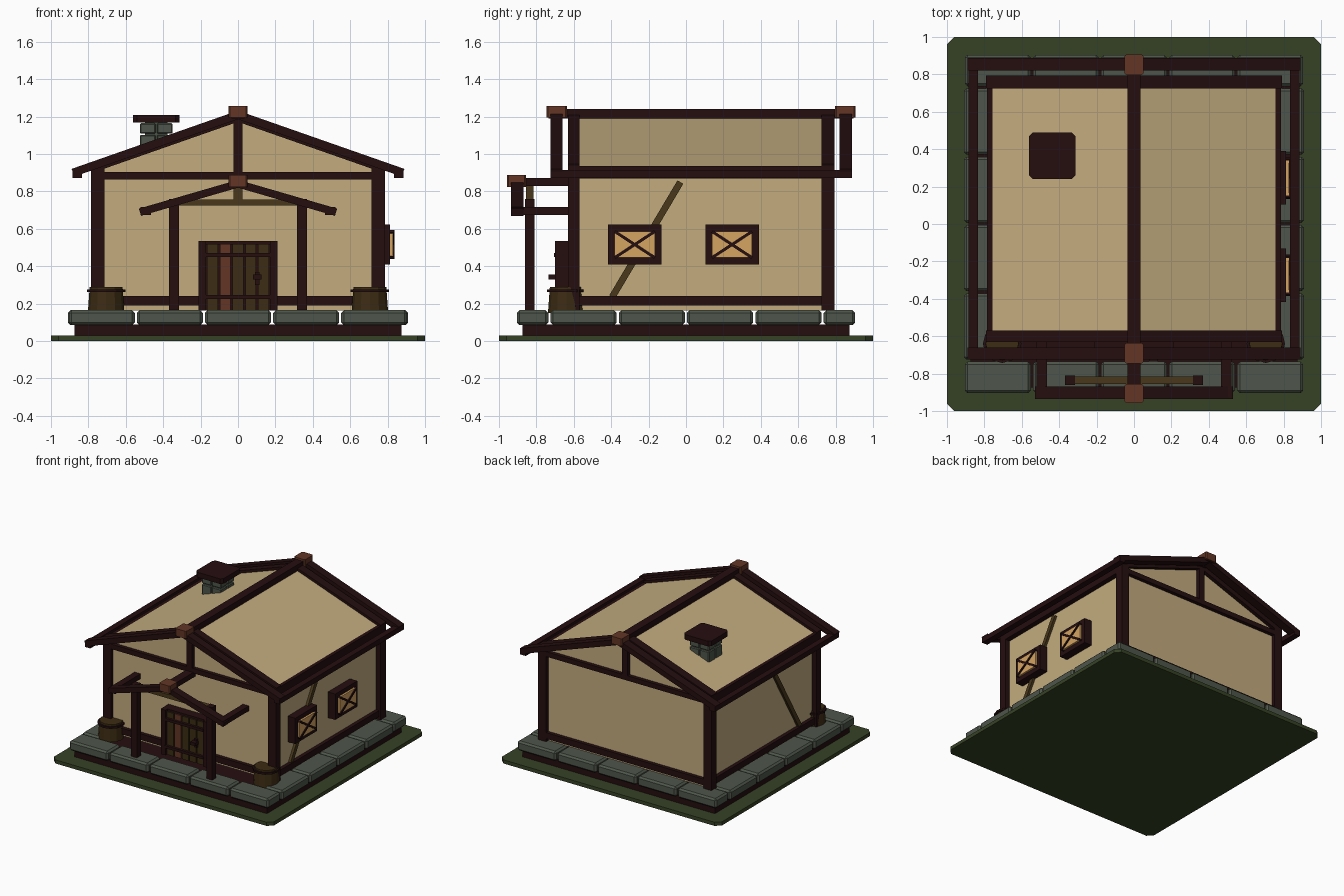
import bpy, bmesh, math
from mathutils import Vector

if "Cube" in bpy.data.objects:
    bpy.data.objects.remove(bpy.data.objects["Cube"])


def mat(name, r, g, b):
    m = bpy.data.materials.new(name)
    m.diffuse_color = (r, g, b, 1)
    m.use_nodes = True
    m.node_tree.nodes["Principled BSDF"].inputs["Base Color"].default_value = m.diffuse_color
    return m


GRASS = mat("grass green", 0.037, 0.054, 0.018)
DARK = mat("dark timber", 0.018, 0.0044, 0.0050)
STONE = mat("grey stone", 0.077, 0.093, 0.069)
PLASTER = mat("tan plaster", 0.546, 0.413, 0.212)
CAP = mat("red brown wood", 0.122, 0.036, 0.018)
GLOW = mat("amber pane", 0.66, 0.37, 0.12)
PLANK = mat("plank brown", 0.045, 0.025, 0.0065)
BRACE = mat("olive brown wood", 0.065, 0.039, 0.011)


def finish(name, bm, m):
    bmesh.ops.recalc_face_normals(bm, faces=bm.faces)
    me = bpy.data.meshes.new(name)
    bm.to_mesh(me)
    bm.free()
    me.materials.append(m)
    ob = bpy.data.objects.new(name, me)
    bpy.context.collection.objects.link(ob)
    return ob


def box(name, x, y, z, m, bevel=0.0, upright=False):
    """Box from (min, max) ranges; upright bevels only the vertical edges."""
    bm = bmesh.new()
    bmesh.ops.create_cube(bm, size=1)
    for v in bm.verts:
        v.co = [r[0] if c < 0 else r[1] for c, r in zip(v.co, (x, y, z))]
    if bevel:
        edges = [e for e in bm.edges if not upright
                 or abs(e.verts[0].co.z - e.verts[1].co.z) > 1e-4]
        bmesh.ops.bevel(bm, geom=edges, offset=bevel, segments=1, affect='EDGES')
    return finish(name, bm, m)


def pair(name, x, y, z, m):
    """Box and its mirror image across x = 0."""
    box(name + "_right", x, y, z, m)
    box(name + "_left", (-x[1], -x[0]), y, z, m)


def prism(name, half, y, m):
    """Extrude a mirrored x-z outline, given from top centre to bottom centre."""
    pts = half + [(-a, b) for a, b in reversed(half) if a > 0]
    bm = bmesh.new()
    f = bm.faces.new([bm.verts.new((a, y[0], b)) for a, b in pts])
    g = bmesh.ops.extrude_face_region(bm, geom=[f])
    for v in g["geom"]:
        if isinstance(v, bmesh.types.BMVert):
            v.co.y = y[1]
    return finish(name, bm, m)


def rafters(name, apex, slope, w, t, y):
    prism(name, [(0, apex), (w, apex - slope * w),
                 (w - t * slope, apex - t - slope * (w - t * slope)), (0, apex - t)], y, DARK)


def side_bar(name, x, a, b, width, m):
    """Flat bar in a y-z plane between points a and b, x = (min, max)."""
    a, b = Vector(a), Vector(b)
    d = (b - a).normalized() * width / 2
    n = Vector((-d.y, d.x))
    bm = bmesh.new()
    f = bm.faces.new([bm.verts.new((x[0], p.x, p.y)) for p in (a + n, b + n, b - n, a - n)])
    g = bmesh.ops.extrude_face_region(bm, geom=[f])
    for v in g["geom"]:
        if isinstance(v, bmesh.types.BMVert):
            v.co.x = x[1]
    return finish(name, bm, m)


def drum(name, x, y, z, r0, r1, m, n=12):
    bm = bmesh.new()
    bmesh.ops.create_cone(bm, cap_ends=True, segments=n, radius1=r0, radius2=r1, depth=z[1] - z[0])
    bmesh.ops.translate(bm, verts=bm.verts, vec=(x, y, (z[0] + z[1]) / 2))
    return finish(name, bm, m)


# Ground and plinth
box("ground_plate", (-1, 1), (-1, 1), (0, 0.03), GRASS, 0.04, True)
box("plinth", (-0.875, 0.875), (-0.875, 0.875), (0.03, 0.09), DARK)

# Ring of foundation stones
G = 0.006
for y0, row in ((-0.91, "front"), (0.73, "back")):
    for i in range(5):
        x0 = -0.91 + i * 0.364
        box(f"{row}_stone_{i}", (x0 + G, x0 + 0.364 - G), (y0 + G, y0 + 0.18 - G),
            (0.085, 0.165), STONE, 0.014)
for x0, row in ((-0.91, "left"), (0.73, "right")):
    for i in range(4):
        y0 = -0.73 + i * 0.365
        box(f"{row}_stone_{i}", (x0, x0 + 0.18), (y0 + G, y0 + 0.365 - G),
            (0.085, 0.165), STONE, 0.014)

# Plaster body with pitched top
prism("plaster_body", [(0, 1.20), (0.76, 0.934), (0.76, 0.90), (0.745, 0.90),
                       (0.745, 0.163), (0, 0.163)], (-0.60, 0.765), PLASTER)

# Timber frame
for nm, y in (("front", (-0.63, -0.57)), ("back", (0.725, 0.795))):
    pair(nm + "_corner_post", (0.715, 0.787), y, (0.163, 0.93), DARK)
    box(nm + "_tie_beam", (-0.72, 0.72), y, (0.865, 0.905), DARK)
    box(nm + "_king_post", (-0.025, 0.025), y, (0.90, 1.18), DARK)
    box(nm + "_sill", (-0.72, 0.72), y, (0.19, 0.24), DARK)
    rafters(nm + "_wall_rafters", 1.222, 0.35, 0.79, 0.05, y)
pair("side_sill", (0.72, 0.775), (-0.6, 0.76), (0.19, 0.24), DARK)
pair("wall_plate", (0.745, 0.787), (-0.63, 0.795), (0.87, 0.935), DARK)

# Outer roof frame
rafters("front_outer_rafters", 1.232, 0.35, 0.89, 0.046, (-0.725, -0.66))
rafters("back_outer_rafters", 1.232, 0.35, 0.89, 0.046, (0.82, 0.888))
pair("eave_beam", (0.835, 0.885), (-0.725, 0.888), (0.873, 0.915), DARK)
box("ridge_beam", (-0.035, 0.035), (-0.735, 0.895), (1.19, 1.24), DARK)
box("front_ridge_cap", (-0.05, 0.05), (-0.745, -0.637), (1.195, 1.256), CAP, 0.008, True)
box("back_ridge_cap", (-0.05, 0.05), (0.797, 0.907), (1.195, 1.256), CAP, 0.008, True)

# Diagonal side braces
for s, nm in ((1, "right"), (-1, "left")):
    side_bar(nm + "_brace", (s * 0.74, s * 0.765), (-0.395, 0.235), (-0.03, 0.85), 0.036, BRACE)

# Right-hand windows
for i, c in enumerate((-0.274, 0.246)):
    y, z, w = (c - 0.143, c + 0.143), (0.41, 0.622), 0.036
    X = (0.74, 0.812)
    for k in (0, 1):
        box(f"window_{i}_stile_{k}", X, ((y[0], y[0] + w), (y[1] - w, y[1]))[k], z, DARK)
        box(f"window_{i}_rail_{k}", X, y, ((z[0], z[0] + w), (z[1] - w, z[1]))[k], DARK)
    iy, iz = (y[0] + w, y[1] - w), (z[0] + w, z[1] - w)
    box(f"window_{i}_pane", (0.75, 0.828), iy, iz, GLOW)
    side_bar(f"window_{i}_cross_a", (0.80, 0.836), (iy[0], iz[0]), (iy[1], iz[1]), 0.016, DARK)
    side_bar(f"window_{i}_cross_b", (0.80, 0.835), (iy[0], iz[1]), (iy[1], iz[0]), 0.016, DARK)

# Door
box("door_back", (-0.19, 0.19), (-0.655, -0.59), (0.163, 0.52), DARK)
pair("door_jamb", (0.17, 0.212), (-0.70, -0.59), (0.163, 0.535), DARK)
box("door_lintel", (-0.212, 0.212), (-0.675, -0.59), (0.515, 0.535), DARK)
for i in range(5):
    x0 = -0.17 + i * 0.068
    box(f"door_plank_{i}", (x0 + 0.005, x0 + 0.063), (-0.685, -0.64), (0.165, 0.518),
        CAP if i == 1 else PLANK)
for z in (0.235, 0.46):
    box("door_band", (-0.175, 0.175), (-0.705, -0.65), (z - 0.011, z + 0.011), DARK)
box("door_handle_plate", (0.09, 0.115), (-0.70, -0.68), (0.30, 0.37), DARK)
box("door_handle", (0.08, 0.125), (-0.735, -0.69), (0.33, 0.355), DARK)

# Open porch frame
pair("porch_post", (0.315, 0.369), (-0.862, -0.81), (0.163, 0.76), DARK)
box("porch_crossbar", (-0.368, 0.368), (-0.855, -0.815), (0.725, 0.758), BRACE)
box("porch_king_post", (-0.025, 0.025), (-0.855, -0.815), (0.75, 0.84), BRACE)
rafters("porch_rafters", 0.862, 0.29, 0.53, 0.042, (-0.935, -0.87))
pair("porch_eave_beam", (0.465, 0.52), (-0.93, -0.60), (0.675, 0.716), DARK)
box("porch_ridge", (-0.035, 0.035), (-0.945, -0.60), (0.83, 0.872), DARK)
box("porch_ridge_cap", (-0.05, 0.05), (-0.957, -0.855), (0.825, 0.887), CAP, 0.008, True)

# Barrels by the front corners
for s, nm in ((1, "right"), (-1, "left")):
    x, y = s * 0.705, -0.64
    drum(nm + "_barrel", x, y, (0.15, 0.29), 0.098, 0.088, PLANK)
    drum(nm + "_barrel_hoop", x, y, (0.262, 0.277), 0.103, 0.103, DARK)

# Chimney: two courses of four stones under a dark cap
CX, CY = -0.437, 0.365
for z in ((0.99, 1.103), (1.109, 1.165)):
    for i in (-1, 1):
        for j in (-1, 1):
            box("chimney_stone", sorted((CX + i * 0.003, CX + i * 0.087)),
                sorted((CY + j * 0.003, CY + j * 0.087)), z, STONE, 0.006)
box("chimney_core", (CX - 0.06, CX + 0.06), (CY - 0.06, CY + 0.06), (1.0, 1.175), STONE)
box("chimney_cap", (CX - 0.124, CX + 0.124), (CY - 0.124, CY + 0.124), (1.168, 1.21),
    DARK, 0.02, True)
